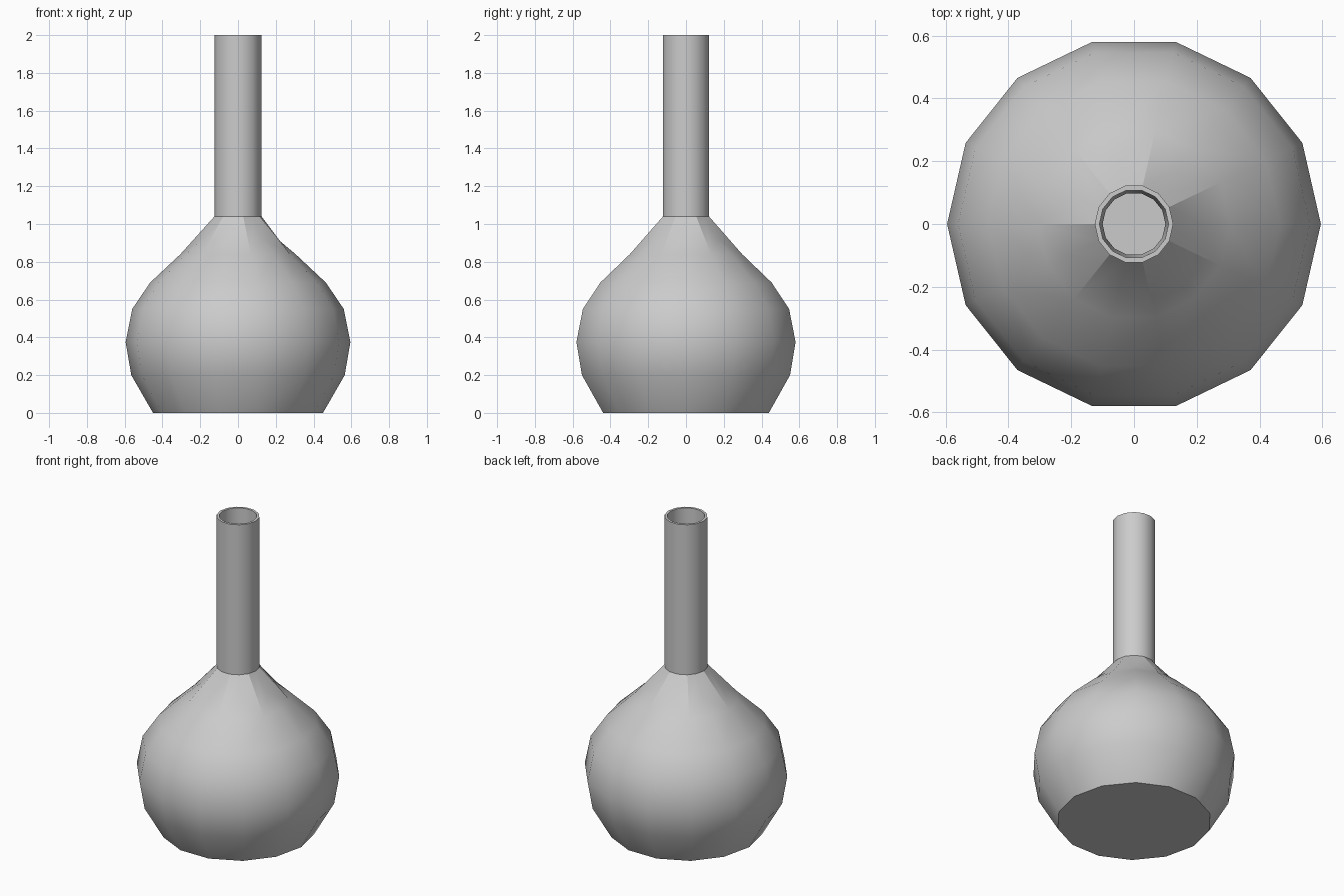
import bpy, bmesh
from math import cos, sin, tau, radians

cube = bpy.data.objects.get("Cube")
if cube:
    bpy.data.objects.remove(cube)

SIDES = 14

grey = bpy.data.materials.new("light grey")
grey.use_nodes = True
colour = (0.6, 0.6, 0.6, 1)
grey.diffuse_color = colour
grey.node_tree.nodes["Principled BSDF"].inputs["Base Color"].default_value = colour


def point(bm, j, r, z):
    a = tau * j / SIDES
    return bm.verts.new((r * cos(a), r * sin(a), z))


def ring(bm, r, z):
    return [point(bm, j, r, z) for j in range(SIDES)]


def bridge(bm, low, high):
    for j in range(SIDES):
        k = (j + 1) % SIDES
        bm.faces.new((low[j], low[k], high[k], high[j]))


def lathe(bm, profile):
    rings = [ring(bm, r, z) for r, z in profile]
    for low, high in zip(rings, rings[1:]):
        bridge(bm, low, high)
    return rings


def finish(bm, name):
    mesh = bpy.data.meshes.new(name)
    bm.to_mesh(mesh)
    bm.free()
    mesh.materials.append(grey)
    obj = bpy.data.objects.new(name, mesh)
    bpy.context.collection.objects.link(obj)
    bpy.ops.object.select_all(action="DESELECT")
    obj.select_set(True)
    bpy.context.view_layer.objects.active = obj
    bpy.ops.object.shade_smooth_by_angle(angle=radians(32))


# Round body with a flat base, then a star-shaped shoulder up to the neck
bm = bmesh.new()
rings = lathe(bm, [(0.45, 0), (0.565, 0.2), (0.595, 0.375), (0.56, 0.55),
                   (0.465, 0.69), (0.305, 0.84)])
bm.faces.new(reversed(rings[0]))
body_top, collar = rings[-1], ring(bm, 0.125, 1.04)
for j in range(0, SIDES, 2):
    valley = point(bm, j, 0.21, 0.92)
    for k in (j - 1, j):
        n = (k + 1) % SIDES
        bm.faces.new((body_top[k], body_top[n], valley))
    bm.faces.new((body_top[j - 1], valley, collar[j], collar[j - 1]))
    bm.faces.new((valley, body_top[j + 1], collar[j + 1], collar[j]))
finish(bm, "flask_body")

# Open neck tube with a thin flat rim and an inner wall
bm = bmesh.new()
lathe(bm, [(0.125, 1.04), (0.125, 2.0), (0.11, 2.0), (0.1, 1.04)])
finish(bm, "flask_neck")

# Inside bottom, seen down through the neck
bm = bmesh.new()
bm.faces.new(ring(bm, 0.44, 0.02))
finish(bm, "inner_floor")
